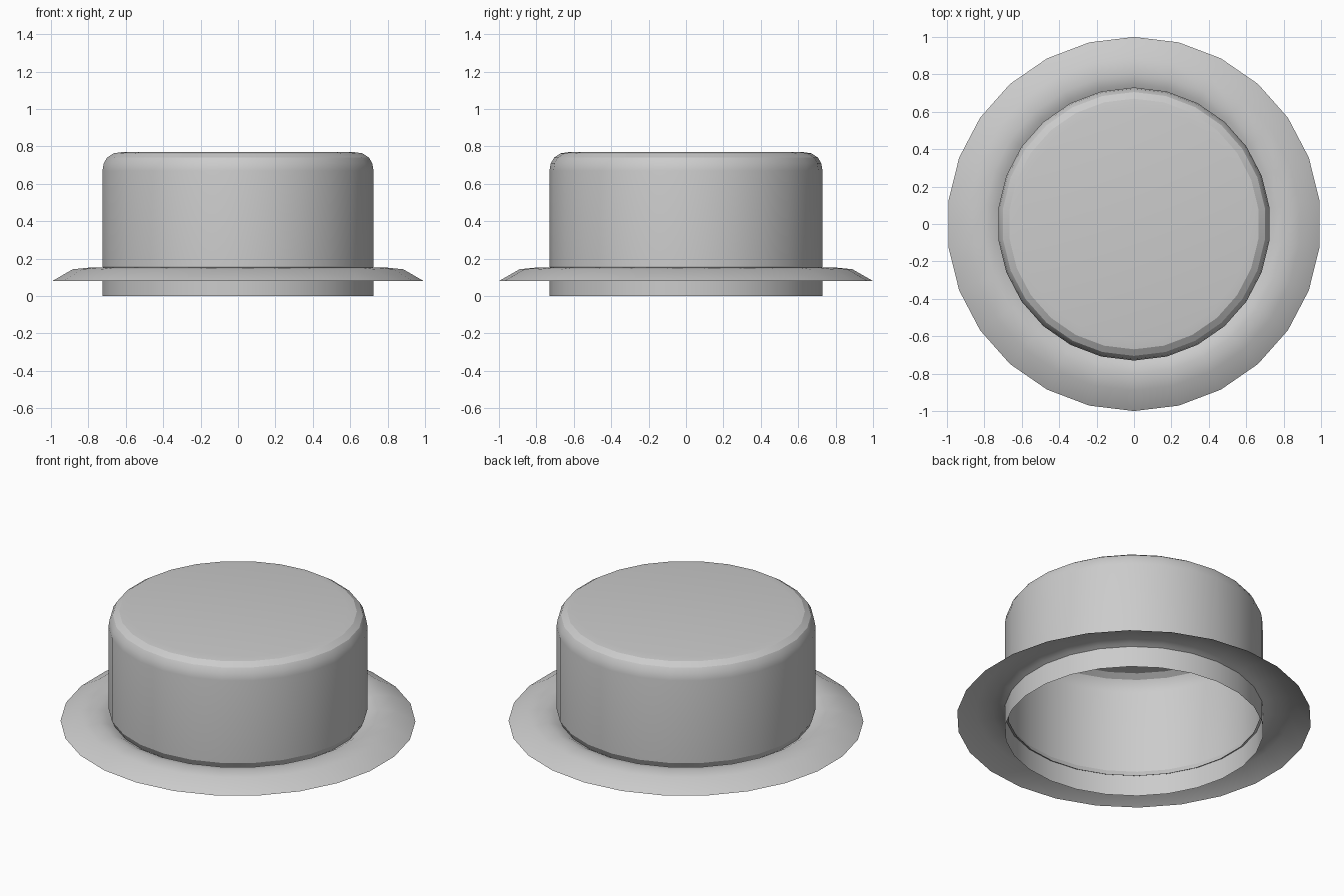
import bpy, bmesh, math

cube = bpy.data.objects.get("Cube")
if cube:
    bpy.data.objects.remove(cube, do_unlink=True)

SIDES = 26

felt = bpy.data.materials.new("light grey felt")
felt.use_nodes = True
grey = (0.6, 0.6, 0.6, 1)
felt.diffuse_color = grey
felt.node_tree.nodes["Principled BSDF"].inputs["Base Color"].default_value = grey


def lathe(name, profile, angle):
    """Revolve a radius/height profile around z, with a flat cap where it starts."""
    bm = bmesh.new()
    rings = []
    for radius, z in profile:
        ring = []
        for i in range(SIDES):
            a = math.tau * i / SIDES + math.pi / 2
            ring.append(bm.verts.new((radius * math.cos(a), radius * math.sin(a), z)))
        rings.append(ring)
    for upper, lower in zip(rings, rings[1:]):
        for i in range(SIDES):
            j = (i + 1) % SIDES
            bm.faces.new((upper[i], lower[i], lower[j], upper[j]))
    if name == "crown":
        bm.faces.new(rings[0])
    mesh = bpy.data.meshes.new(name)
    bm.to_mesh(mesh)
    bm.free()
    mesh.materials.append(felt)
    obj = bpy.data.objects.new(name, mesh)
    bpy.context.collection.objects.link(obj)
    bpy.ops.object.select_all(action="DESELECT")
    obj.select_set(True)
    bpy.context.view_layer.objects.active = obj
    bpy.ops.object.shade_smooth_by_angle(angle=math.radians(angle))
    return obj


# Crown with rounded top edge and a tucked-in lower edge
lathe("crown", [(0.62, 0.77), (0.67, 0.763), (0.705, 0.74), (0.723, 0.71),
                (0.73, 0.67), (0.73, 0.157), (0.712, 0.12)], 24)

# Brim rising out of the tuck and turning down at the rim
lathe("brim", [(0.712, 0.12), (0.75, 0.142), (0.8, 0.152), (0.89, 0.143), (1, 0.08)], 50)

# Inner band hanging below the brim
lathe("inner_band", [(0.73, 0.13), (0.73, 0)], 30)
